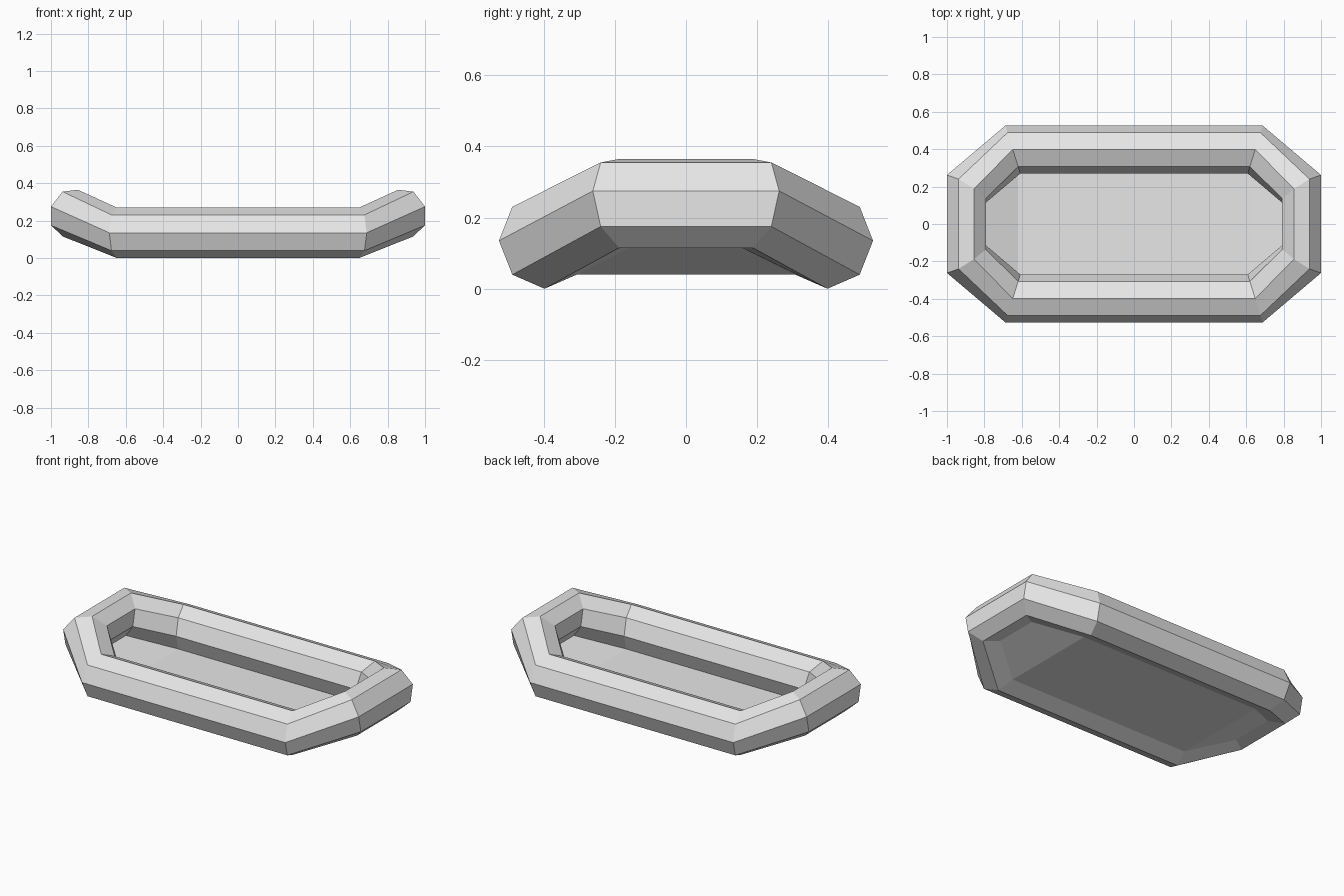
import bpy, bmesh, math
from mathutils import Vector

if "Cube" in bpy.data.objects:
    bpy.data.objects.remove(bpy.data.objects["Cube"])

grey = bpy.data.materials.new("light grey")
grey.diffuse_color = (0.8, 0.8, 0.8, 1)
grey.use_nodes = True
grey.node_tree.nodes["Principled BSDF"].inputs["Base Color"].default_value = grey.diffuse_color


def finish(bm, name):
    mesh = bpy.data.meshes.new(name)
    bm.to_mesh(mesh)
    bm.free()
    mesh.materials.append(grey)
    obj = bpy.data.objects.new(name, mesh)
    bpy.context.collection.objects.link(obj)
    return obj


# Octagonal tube section where the straight sides meet the bow and stern
side = []
for k in range(8):
    a = math.radians(45 * k)
    side.append(Vector((0.648 + 0.04 * math.cos(a),
                        0.398 + 0.128 * math.cos(a),
                        0.135 + 0.135 * math.sin(a))))

# Raised, tilted section at the end corners: half the points, then mirrored through the centre
centre = Vector((0.896, 0.188, 0.24))
p0 = Vector((1.0, 0.262, 0.275))
p1 = Vector((0.938, 0.24, 0.355))
p2 = Vector((0.856, 0.188, 0.365))
p7 = Vector((1.0, 0.24, 0.175))
end = [p0, p1, p2, 2 * centre - p7]
end += [2 * centre - p for p in end]

# Order of the eight sections around the hull
layout = [(end, 1, 1), (side, 1, 1), (side, -1, 1), (end, -1, 1),
          (end, -1, -1), (side, -1, -1), (side, 1, -1), (end, 1, -1)]

# Inflated tube: bridge each section to the next in a closed loop
bm = bmesh.new()
rings = [[bm.verts.new((p.x * sx, p.y * sy, p.z)) for p in sec]
         for sec, sx, sy in layout]
for i in range(8):
    r, s = rings[i], rings[(i + 1) % 8]
    for k in range(8):
        n = (k + 1) % 8
        bm.faces.new((r[k], s[k], s[n], r[n]))
bmesh.ops.recalc_face_normals(bm, faces=bm.faces)
finish(bm, "raft_tube")

# Floor sheet: flat middle with a ramp rising to each end
bm = bmesh.new()
f = [bm.verts.new((sec[5].x * sx, sec[5].y * sy, sec[5].z))
     for sec, sx, sy in layout]
for quad in ((1, 2, 5, 6), (0, 1, 6, 7), (2, 3, 4, 5)):
    bm.faces.new([f[i] for i in quad])
finish(bm, "raft_floor")
